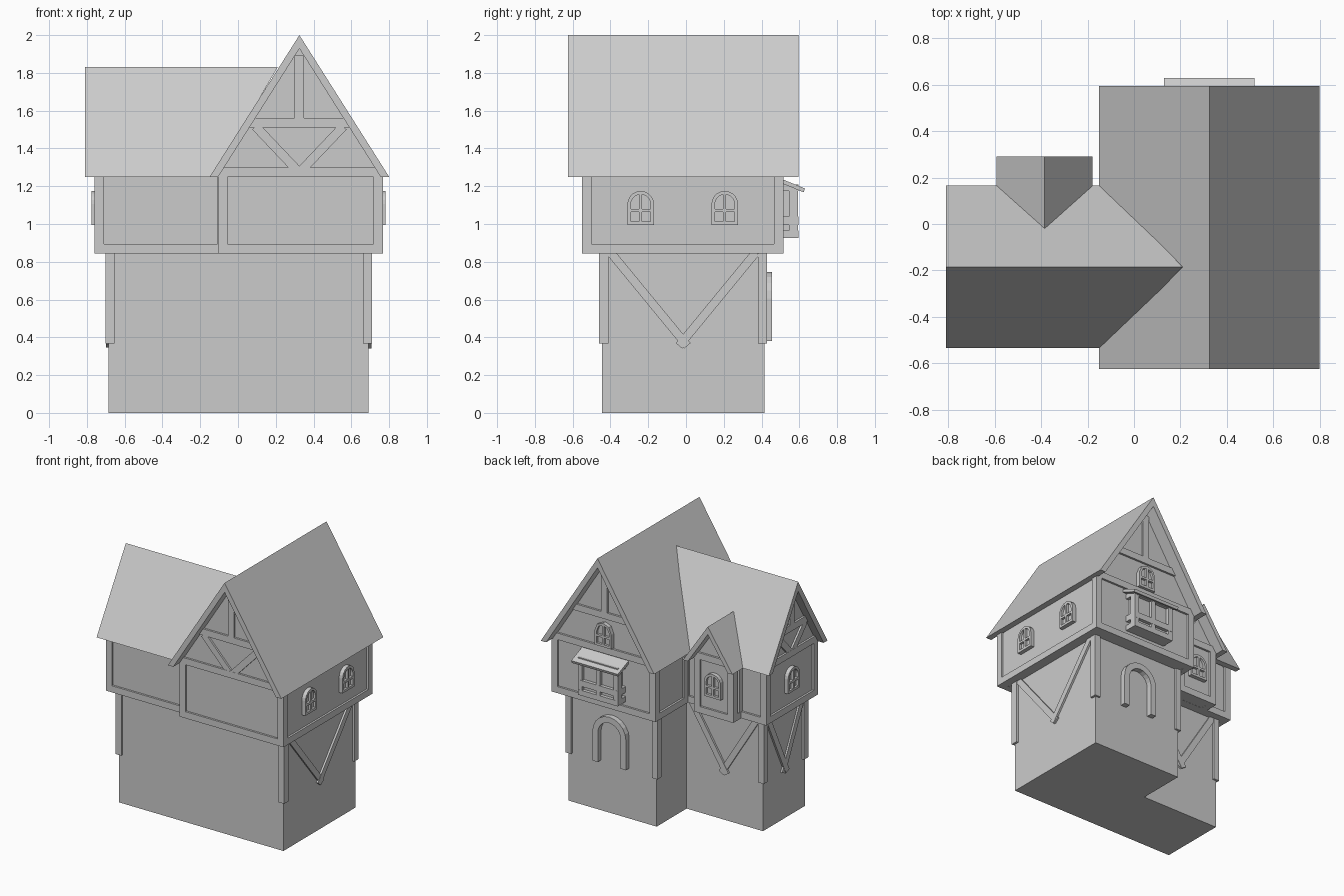
import bpy, bmesh
from math import pi, sin, cos
from mathutils import Vector

if "Cube" in bpy.data.objects:
    bpy.data.objects.remove(bpy.data.objects["Cube"])

EAVE, FLOOR = 1.25, 0.845      # eaves height, underside of upper storey


def place(side, pos, a, z, d):
    """Wall coordinates (along a, height z, outward d) to world."""
    return {'front': (a, -pos - d, z), 'back': (a, pos + d, z),
            'right': (pos + d, a, z), 'left': (-pos - d, a, z)}[side]


def prism(name, side, pos, pts, d0, d1, shear=0):
    """Extrude a wall-plane polygon from d0 to d1; shear slants the inner end."""
    bm = bmesh.new()
    inner = [bm.verts.new(place(side, pos, a, z, d0 + shear * (z - EAVE))) for a, z in pts]
    outer = [bm.verts.new(place(side, pos, a, z, d1)) for a, z in pts]
    bm.faces.new(inner)
    bm.faces.new(outer[::-1])
    n = len(pts)
    for i in range(n):
        j = (i + 1) % n
        bm.faces.new((inner[i], outer[i], outer[j], inner[j]))
    bmesh.ops.recalc_face_normals(bm, faces=bm.faces)
    me = bpy.data.meshes.new(name)
    bm.to_mesh(me)
    bm.free()
    bpy.context.collection.objects.link(bpy.data.objects.new(name, me))


def rect(name, side, pos, a0, a1, z0, z1, d0, d1):
    prism(name, side, pos, [(a0, z0), (a1, z0), (a1, z1), (a0, z1)], d0, d1)


def box(name, x0, x1, y0, y1, z0, z1):
    rect(name, 'back', 0, x0, x1, z0, z1, y0, y1)


def beam(name, side, pos, p, q, w, d0, d1):
    p, q = Vector(p), Vector(q)
    t = (q - p).normalized() * w / 2
    n = Vector((-t.y, t.x))
    prism(name, side, pos, [tuple(v) for v in (p + n, q + n, q - n, p - n)], d0, d1)


def arch(c, z0, spring, r, n):
    arc = [(c + r * cos(pi * i / n), spring + r * sin(pi * i / n)) for i in range(n + 1)]
    return [(c + r, z0)] + arc + [(c - r, z0)]


def window(side, pos, c, z0=0.995, n=10, r=0.07, d=0.015):
    spring, t = z0 + 0.11, 0.018
    prism('window_pane', side, pos, arch(c, z0, spring, r - 0.004, n), -0.03, d - 0.018)
    prism('window_frame', side, pos,
          arch(c, z0, spring, r, n) + arch(c, z0, spring, r - t, n)[::-1], -0.03, d)
    rect('window_sill', side, pos, c - r + t, c + r - t, z0, z0 + t, -0.03, d)
    rect('window_mullion', side, pos, c - 0.008, c + 0.008, z0 + t, spring + r - t, -0.03, d)
    for s in (-1, 1):
        a0, a1 = sorted((c + s * 0.008, c + s * (r - t)))
        rect('window_bar', side, pos, a0, a1, z0 + 0.068, z0 + 0.084, -0.03, d)


def wall_frame(side, pos, a0, a1):
    """Bottom rail and two posts around an upper-storey wall panel."""
    rect('upper_rail', side, pos, a0, a1, FLOOR, FLOOR + 0.05, -0.05, 0)
    rect('upper_post', side, pos, a0, a0 + 0.048, FLOOR + 0.05, EAVE + 0.01, -0.05, 0)
    rect('upper_post', side, pos, a1 - 0.048, a1, FLOOR + 0.05, EAVE + 0.01, -0.05, 0)


def roof(name, side, c, w, h, d0, d1, shear=0, t=0.045):
    k = h / w
    prism(name, side, 0, [(c - w, EAVE), (c, EAVE + h), (c + w, EAVE), (c + w - t, EAVE),
                          (c, EAVE + h - t * k), (c - w + t, EAVE)], d0, d1, shear)


def gable(side, pos, c, w, h, braces=True, timbers=True):
    """Triangular wall under a roof, with its timbers (w, h = inner roof size)."""
    prism('gable_wall', side, pos, [(c - w, EAVE), (c + w, EAVE), (c, EAVE + h)], -0.06, -0.015)

    def band(name, z0, z1):
        s0, s1 = w * (1 - z0 / h), w * (1 - z1 / h)
        prism(name, side, pos, [(c - s0, EAVE + z0), (c + s0, EAVE + z0),
                                (c + s1, EAVE + z1), (c - s1, EAVE + z1)], -0.05, 0)
    band('gable_sill', 0, 0.05)
    if not timbers:
        return
    lo, hi = 0.385 * h, 0.385 * h + 0.05
    band('gable_collar', lo, hi)
    rect('king_post', side, pos, c - 0.025, c + 0.025, EAVE + hi, EAVE + h * 0.945, -0.05, 0)
    if braces:
        for s in (-1, 1):
            beam('gable_brace', side, pos, (c + s * w * 0.54, EAVE + lo + 0.005),
                 (c + s * 0.012, EAVE + 0.035), 0.048, -0.05, -0.001)


def vee(side, pos, c, half):
    """V brace on a ground-floor wall."""
    for s in (-1, 1):
        beam('wall_brace', side, pos, (c + s * half, 0.85), (c - s * 0.022, 0.355),
             0.045, -0.02, 0.014 + s * 0.001)


# Ground floor, L-shaped
prism_pts = None
bm = bmesh.new()
plan = [(-0.685, -0.445), (0.692, -0.445), (0.692, 0.415),
        (-0.045, 0.415), (-0.045, 0.057), (-0.685, 0.057)]
face = bm.faces.new([bm.verts.new((x, y, 0)) for x, y in plan])
ext = bmesh.ops.extrude_face_region(bm, geom=[face])
bmesh.ops.translate(bm, vec=(0, 0, 0.86),
                    verts=[v for v in ext['geom'] if isinstance(v, bmesh.types.BMVert)])
bmesh.ops.recalc_face_normals(bm, faces=bm.faces)
mesh = bpy.data.meshes.new('ground_floor')
bm.to_mesh(mesh)
bm.free()
bpy.context.collection.objects.link(bpy.data.objects.new('ground_floor', mesh))

# Corner posts and V braces
for x, y, sx, sy in [(-0.685, -0.445, -1, -1), (0.692, -0.445, 1, -1), (0.692, 0.415, 1, 1),
                     (-0.045, 0.415, -1, 1), (-0.685, 0.057, -1, 1)]:
    xs = sorted((x + sx * 0.017, x - sx * 0.03))
    ys = sorted((y + sy * 0.015, y - sy * 0.035))
    box('corner_post', *xs, *ys, 0.367, 0.85)
vee('right', 0.692, -0.015, 0.385)
vee('left', 0.685, -0.195, 0.215)
vee('back', 0.057, -0.365, 0.285)

# Upper storey: main wing, side wing, back dormer
box('main_upper_wall', -0.09, 0.752, -0.535, 0.5, FLOOR + 0.001, EAVE + 0.01)
box('side_upper_wall', -0.745, -0.05, -0.48, 0.11, FLOOR + 0.001, EAVE + 0.01)
box('dormer_wall', -0.535, -0.235, 0.05, 0.205, FLOOR + 0.001, EAVE + 0.01)
wall_frame('front', 0.55, -0.105, 0.767)
wall_frame('back', 0.515, -0.105, 0.767)
wall_frame('right', 0.767, -0.55, 0.515)
wall_frame('left', 0.105, 0.125, 0.515)
wall_frame('left', 0.105, -0.55, -0.45)
wall_frame('front', 0.495, -0.76, -0.06)
wall_frame('back', 0.125, -0.76, -0.06)
wall_frame('left', 0.76, -0.495, 0.125)
wall_frame('back', 0.22, -0.55, -0.22)
wall_frame('left', 0.55, 0.1, 0.22)
wall_frame('right', -0.22, 0.1, 0.22)

# Roofs
roof('main_roof', 'front', 0.325, 0.475, 0.75, -0.595, 0.625)
roof('side_roof', 'left', -0.185, 0.35, 0.58, 0.13, 0.81, -0.34 / 0.58)
roof('dormer_roof', 'back', -0.385, 0.207, 0.306, 0.15, 0.29, -0.17 / 0.306, 0.04)

# Gables
gable('front', 0.55, 0.325, 0.43, 0.68)
gable('back', 0.515, 0.325, 0.43, 0.68, braces=False)
gable('left', 0.76, -0.185, 0.305, 0.505)
gable('back', 0.22, -0.385, 0.167, 0.247, timbers=False)

# Windows
for y in (-0.24, 0.205):
    window('right', 0.767, y)
window('left', 0.76, -0.185)
window('back', 0.22, -0.385)
window('back', 0.515, 0.325, z0=1.305, n=4)

# Bay window on the back
box('bay_core', 0.18, 0.465, 0.48, 0.57, 0.93, 1.2)
for z0, z1 in [(0.925, 0.965), (0.995, 1.04), (1.175, 1.21)]:
    box('bay_rail', 0.155, 0.49, 0.48, 0.595, z0, z1)
for a in (0.155, 0.305, 0.455):
    rect('bay_post', 'back', 0.515, a, a + 0.035, 0.925, 1.21, 0.03, 0.079)
prism('bay_roof', 'right', 0, [(0.49, 1.245), (0.63, 1.188), (0.623, 1.168), (0.49, 1.222)],
      0.13, 0.52)

# Door arch on the back
prism('door_arch', 'back', 0.415, arch(0.325, 0.38, 0.605, 0.14, 10)
      + arch(0.325, 0.38, 0.605, 0.095, 10)[::-1], -0.01, 0.04)
